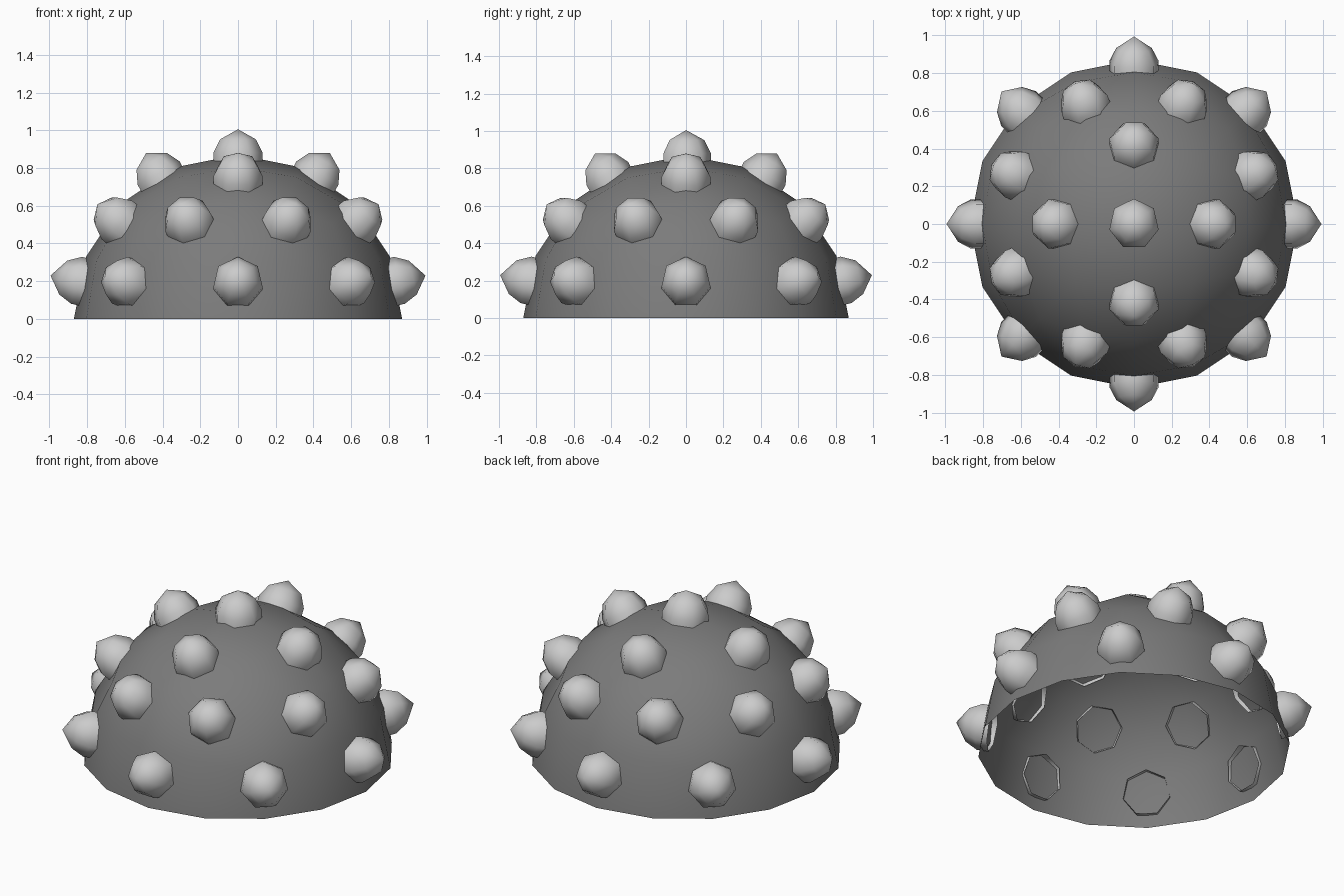
import bpy, bmesh
from math import pi, tan, sin, cos, radians
from mathutils import Matrix, Vector

if "Cube" in bpy.data.objects:
    bpy.data.objects.remove(bpy.data.objects["Cube"])


def make_object(bm, name):
    me = bpy.data.meshes.new(name)
    bmesh.ops.recalc_face_normals(bm, faces=bm.faces[:])
    for f in bm.faces:
        f.smooth = True
    bm.to_mesh(me)
    bm.free()
    ob = bpy.data.objects.new(name, me)
    bpy.context.collection.objects.link(ob)
    return ob


# Dome: cube grid wrapped evenly onto a sphere, lower half removed, open below
bm = bmesh.new()
bmesh.ops.create_cube(bm, size=2)
bmesh.ops.subdivide_edges(bm, edges=bm.edges[:], cuts=3, use_grid_fill=True)
for v in bm.verts:
    v.co = Vector([tan(c * pi / 4) for c in v.co]).normalized() * 0.87
bmesh.ops.delete(bm, geom=[v for v in bm.verts if v.co.z < -0.01], context='VERTS')
dome = make_object(bm, "dome_shell")
dark = bpy.data.materials.new("dark_grey")
dark.diffuse_color = (0.2, 0.2, 0.2, 1)
dark.use_nodes = True
dark.node_tree.nodes["Principled BSDF"].inputs["Base Color"].default_value = dark.diffuse_color
dome.data.materials.append(dark)

# Stud: seven-sided pointed cap, open at its base (radius, distance from dome centre)
SIDES = 7
PROFILE = [(0.134, 0.812), (0.134, 0.88), (0.097, 0.952)]


def stud(name, elevation, azimuth, tip, roll):
    bm = bmesh.new()
    rings = [[bm.verts.new((r * cos(2 * pi * i / SIDES + roll),
                            r * sin(2 * pi * i / SIDES + roll), h))
              for i in range(SIDES)] for r, h in PROFILE]
    apex = bm.verts.new((0, 0, tip))
    for i in range(SIDES):
        j = (i + 1) % SIDES
        for a, b in zip(rings, rings[1:]):
            bm.faces.new((a[i], a[j], b[j], b[i]))
        bm.faces.new((rings[-1][i], rings[-1][j], apex))
    turn = Matrix.Rotation(radians(azimuth), 4, 'Z') @ \
        Matrix.Rotation(radians(90 - elevation), 4, 'Y')
    bm.transform(turn)
    make_object(bm, name)


# Rows of studs: elevation, count, first azimuth, tip distance, roll
ROWS = [(13, 8, 0, 1.02, pi), (37, 8, 22.5, 1.01, 0),
        (61, 4, 0, 1.005, pi), (90, 1, 0, 1.005, pi / 2)]
for n, (elev, count, start, tip, roll) in enumerate(ROWS):
    for k in range(count):
        stud(f"stud_row{n + 1}_{k + 1}", elev, start + k * 360 / count, tip, roll)
